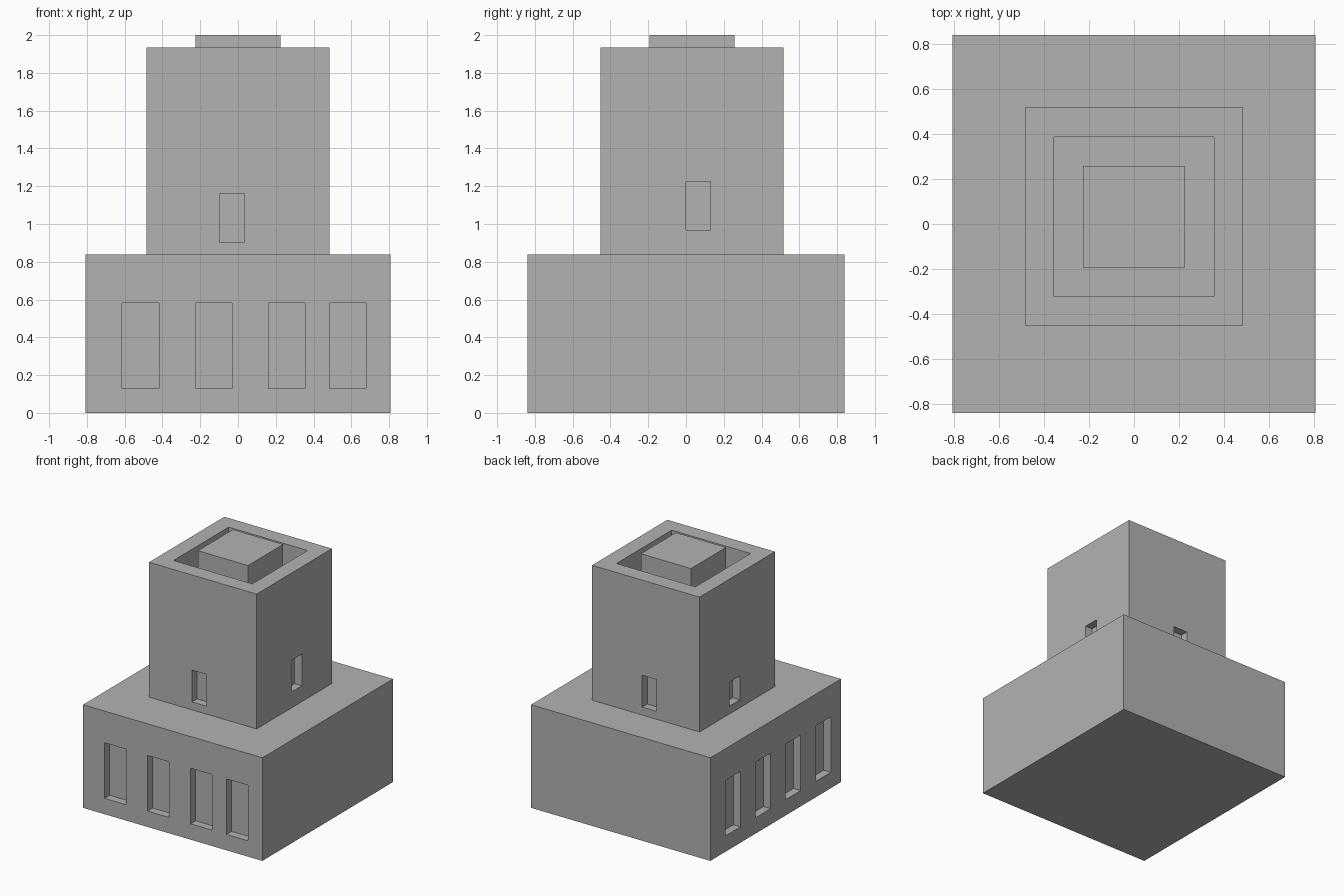
import bpy
import bmesh
from mathutils import Matrix, Vector

U = 2 / 31  # building module: every size is a whole or half number of these

if "Cube" in bpy.data.objects:
    bpy.data.objects.remove(bpy.data.objects["Cube"], do_unlink=True)

stone = bpy.data.materials.new("plain grey")
stone.use_nodes = True
GREY = (0.45, 0.45, 0.45, 1)
stone.diffuse_color = GREY
stone.node_tree.nodes["Principled BSDF"].inputs["Base Color"].default_value = GREY


def boxes(name, spans):
    """One object made of boxes, each given as (x range, y range, z range) in modules."""
    bm = bmesh.new()
    for span in spans:
        low, high = (Vector(corner) * U for corner in zip(*span))
        place = Matrix.Translation((low + high) / 2) @ Matrix.Diagonal((*(high - low), 1))
        bmesh.ops.create_cube(bm, size=1, matrix=place)
    mesh = bpy.data.meshes.new(name)
    bm.to_mesh(mesh)
    bm.free()
    mesh.materials.append(stone)
    obj = bpy.data.objects.new(name, mesh)
    bpy.context.collection.objects.link(obj)
    return obj


def carve(obj, spans):
    """Cut box-shaped recesses out of an object."""
    cutter = boxes(obj.name + "_cutter", spans)
    cutter.hide_render = True
    mod = obj.modifiers.new("recesses", 'BOOLEAN')
    mod.operation = 'DIFFERENCE'
    mod.solver = 'EXACT'
    mod.object = cutter
    bpy.context.view_layer.objects.active = obj
    bpy.ops.object.modifier_apply(modifier=mod.name)
    bpy.data.objects.remove(cutter, do_unlink=True)


def around(plane):
    """Depth range of a window cutter, one module each side of a wall plane."""
    return (plane - 1, plane + 1)


# Wide base with four tall windows on the front and four on the right side
base = boxes("base", [((-12.5, 12.5), (-13, 13), (0, 13))])
sill_to_head = (2, 9)
front_windows = [((x, x + 3), around(-13), sill_to_head) for x in (-9.5, -3.5, 2.5, 7.5)]
side_windows = [(around(-12.5), (y, y + 3), sill_to_head) for y in (-11, -5, 1, 7)]
carve(base, front_windows + side_windows)

# Tower with a sunken roof and one small window on each wall
tower = boxes("tower", [((-7.5, 7.5), (-7, 8), (13, 30))])
carve(tower, [
    ((-5.5, 5.5), (-5, 6), (27, 32)),
    ((-1.5, 0.5), around(-7), (14, 18)),
    ((-1.5, 0.5), around(8), (14, 18)),
    (around(7.5), (0, 2), (15, 19)),
    (around(-7.5), (0, 2), (14, 17)),
])

# Square block standing in the sunken roof
boxes("roof_block", [((-3.5, 3.5), (-3, 4), (27, 31))])
